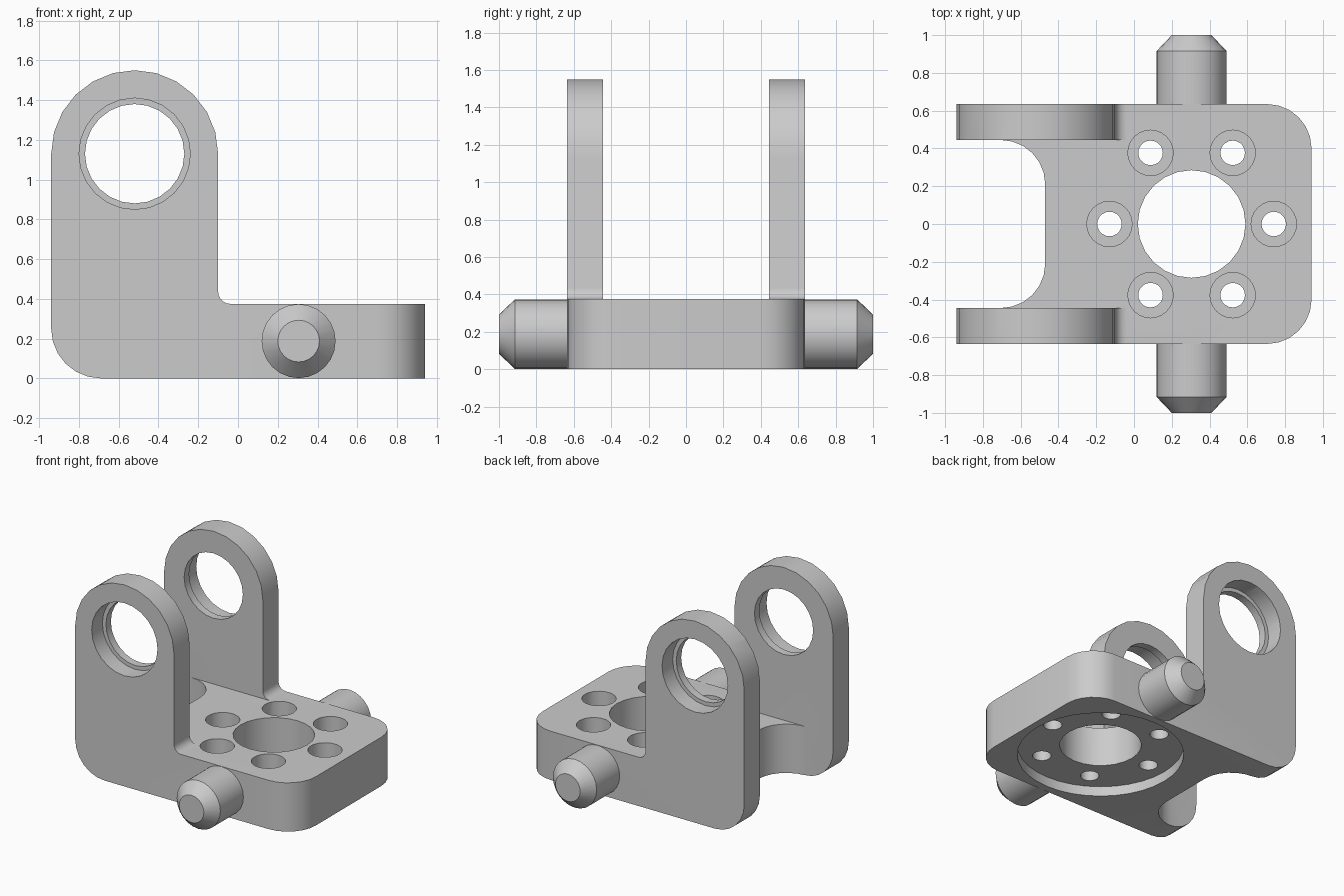
import bpy, bmesh
from math import sin, cos, pi, radians
from mathutils import Matrix

if "Cube" in bpy.data.objects:
    bpy.data.objects.remove(bpy.data.objects["Cube"], do_unlink=True)

grey = bpy.data.materials.new("plain_grey")
grey.use_nodes = True
colour = (0.6, 0.6, 0.6, 1)
grey.diffuse_color = colour
grey.node_tree.nodes["Principled BSDF"].inputs["Base Color"].default_value = colour

# Main sizes
HALF_W, ARM_IN, PLATE = 0.635, 0.445, 0.375
HUB_X, EYE_X, EYE_Z, ARM_R = 0.305, -0.52, 1.13, 0.42


def make_object(name, bm):
    bmesh.ops.recalc_face_normals(bm, faces=bm.faces)
    mesh = bpy.data.meshes.new(name)
    bm.to_mesh(mesh)
    bm.free()
    mesh.materials.append(grey)
    ob = bpy.data.objects.new(name, mesh)
    bpy.context.collection.objects.link(ob)
    return ob


def arc(cx, cy, r, start, end, steps):
    angles = [radians(start + (end - start) * i / steps) for i in range(steps + 1)]
    return [(cx + r * cos(a), cy + r * sin(a)) for a in angles]


def prism(name, outline, low, high, upright=False):
    """Extrude an outline along z, or an x-z outline along y when upright."""
    bm = bmesh.new()
    place = (lambda p: (p[0], low, p[1])) if upright else (lambda p: (p[0], p[1], low))
    face = bm.faces.new([bm.verts.new(place(p)) for p in outline])
    moved = bmesh.ops.extrude_face_region(bm, geom=[face])["geom"]
    step = (0, high - low, 0) if upright else (0, 0, high - low)
    bmesh.ops.translate(bm, vec=step, verts=[v for v in moved if isinstance(v, bmesh.types.BMVert)])
    return make_object(name, bm)


def circle(cx, cy, r, sides=24):
    return arc(cx, cy, r, 0, 360, sides)[:-1]


def combine(target, tool, operation="DIFFERENCE"):
    tool.hide_render = True
    mod = target.modifiers.new("cut", "BOOLEAN")
    mod.operation, mod.solver, mod.object = operation, "EXACT", tool
    bpy.context.view_layer.objects.active = target
    bpy.ops.object.modifier_apply(modifier=mod.name)
    bpy.data.objects.remove(tool, do_unlink=True)


def smooth(ob):
    bpy.ops.object.select_all(action="DESELECT")
    ob.select_set(True)
    bpy.context.view_layer.objects.active = ob
    bpy.ops.object.shade_smooth_by_angle(angle=radians(30))


# Side profile: plate with a rounded arm rising from it
left, right = EYE_X - ARM_R, EYE_X + ARM_R
side = arc(left + 0.25, 0.25, 0.25, 180, 270, 6)
side += [(1.1, 0), (1.1, PLATE)]
side += arc(right + 0.06, PLATE + 0.06, 0.06, 270, 180, 5)
side += arc(EYE_X, EYE_Z, ARM_R, 0, 180, 12)
bracket = prism("bracket", side, -0.8, 0.8, upright=True)

# Plan profile: rounded right corners and a rounded slot on the left
c = 0.235
plan = [(-1.2, -HALF_W)]
plan += arc(0.94 - c, -HALF_W + c, c, -90, 0, 6)
plan += arc(0.94 - c, HALF_W - c, c, 0, 90, 6)
plan += [(-1.2, HALF_W), (-1.2, ARM_IN)]
plan += arc(-0.47 - c, ARM_IN - c, c, 90, 0, 6)
plan += arc(-0.47 - c, -ARM_IN + c, c, 0, -90, 6)
plan += [(-1.2, -ARM_IN)]
combine(bracket, prism("plan_cutter", plan, -0.2, 1.8), "INTERSECT")

# Clear the space between the arms
gap = [(-1.2, -ARM_IN), (0.2, -ARM_IN), (0.2, ARM_IN), (-1.2, ARM_IN)]
combine(bracket, prism("gap_cutter", gap, PLATE, 1.8))

# Hub bore and round recess underneath
combine(bracket, prism("bore_cutter", circle(HUB_X, 0, 0.285), -0.2, 0.6))
combine(bracket, prism("recess_cutter", circle(HUB_X, 0, 0.58, 36), -0.2, 0.075))

# Six counterbored bolt holes
for i in range(6):
    x, y = HUB_X + 0.435 * cos(i * pi / 3), 0.435 * sin(i * pi / 3)
    combine(bracket, prism("bolt_cutter", circle(x, y, 0.065, 20), -0.2, 0.6))
    combine(bracket, prism("bolt_head_cutter", circle(x, y, 0.12), 0.19, 0.6))

# Stepped eyes in the arms, wider on the outside
combine(bracket, prism("eye_cutter", circle(EYE_X, EYE_Z, 0.25), -0.9, 0.9, True))
for s in (-1, 1):
    low, high = sorted((s * (HALF_W - 0.13), s * 0.9))
    combine(bracket, prism("eye_seat_cutter", circle(EYE_X, EYE_Z, 0.28), low, high, True))
smooth(bracket)

# Chamfered side pegs
for name, s in (("front_peg", -1), ("back_peg", 1)):
    bm = bmesh.new()
    rings = []
    for y, r in ((0.61, 0.186), (0.915, 0.186), (1.0, 0.105)):
        rings.append([bm.verts.new((px, s * y, pz)) for px, pz in circle(HUB_X, PLATE / 2, r)])
    for a, b in zip(rings, rings[1:]):
        for i in range(len(a)):
            j = (i + 1) % len(a)
            bm.faces.new((a[i], a[j], b[j], b[i]))
    bm.faces.new(rings[0])
    bm.faces.new(rings[-1])
    smooth(make_object(name, bm))
